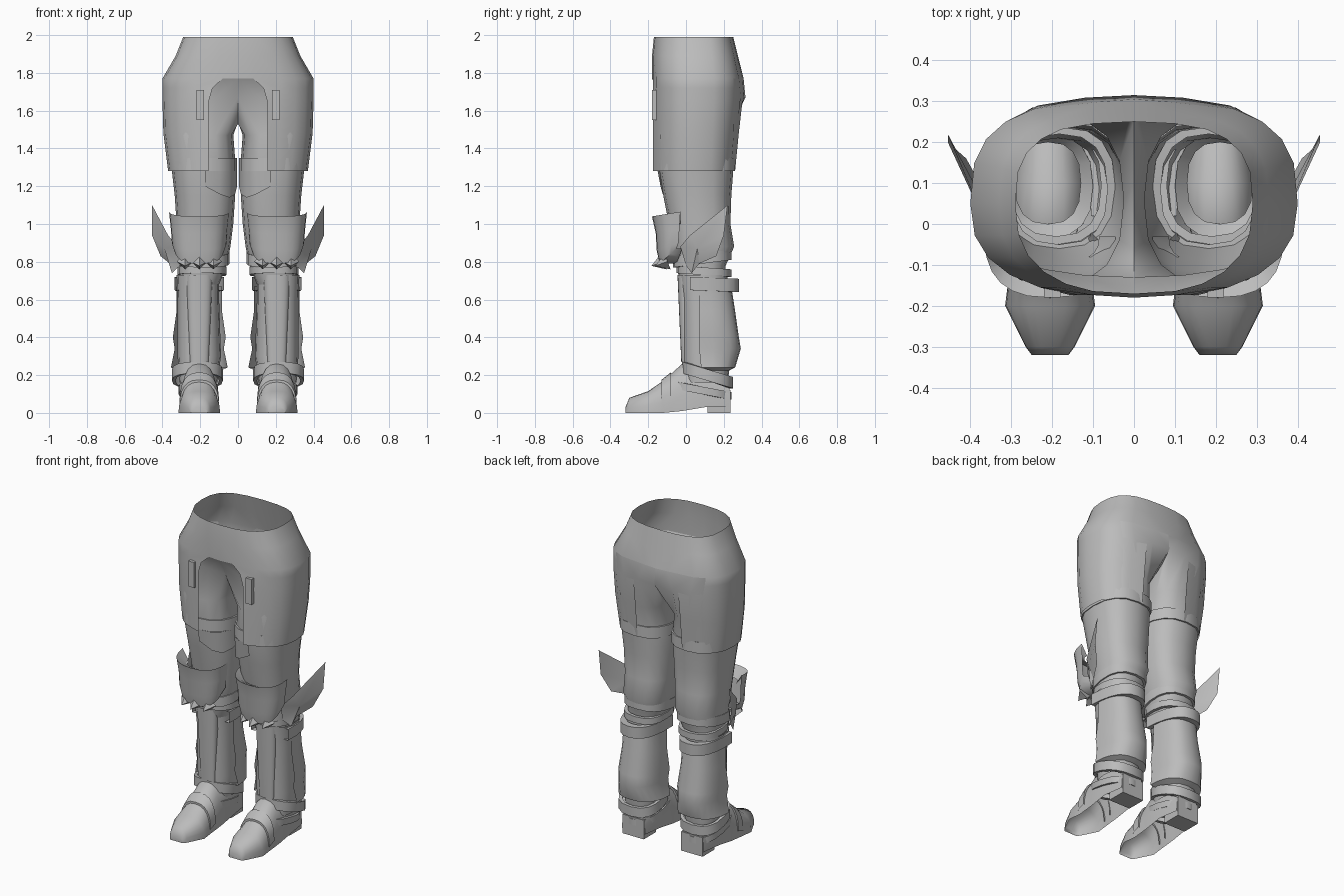
import bpy, bmesh, math
from mathutils import Matrix

cube = bpy.data.objects.get("Cube")
if cube:
    bpy.data.objects.remove(cube)

LEG_X = .205
ARC_STEPS = 12
RING_STEPS = ARC_STEPS + 4

grey = bpy.data.materials.new("plain grey")
grey.use_nodes = True
colour = (.5, .5, .5, 1)
grey.diffuse_color = colour
grey.node_tree.nodes["Principled BSDF"].inputs["Base Color"].default_value = colour


def finish(name, bm, angle=35):
    """Turn a left-side mesh into a smooth, mirrored object."""
    bmesh.ops.delete(bm, geom=[v for v in bm.verts if not v.link_faces], context='VERTS')
    bmesh.ops.recalc_face_normals(bm, faces=bm.faces)
    mesh = bpy.data.meshes.new(name)
    bm.to_mesh(mesh)
    bm.free()
    mesh.materials.append(grey)
    obj = bpy.data.objects.new(name, mesh)
    bpy.context.collection.objects.link(obj)
    bpy.ops.object.select_all(action='DESELECT')
    bpy.context.view_layer.objects.active = obj
    obj.select_set(True)
    bpy.ops.object.shade_smooth_by_angle(angle=math.radians(angle))
    obj.modifiers.new("mirror", 'MIRROR')


def loft(name, rows, closed=False, caps=False, skip=None, angle=35):
    """Skin a list of rows that share one point count."""
    bm = bmesh.new()
    grid = [[bm.verts.new(p) for p in row] for row in rows]
    count = len(grid[0])
    for i, (low, high) in enumerate(zip(grid, grid[1:])):
        for j in range(count if closed else count - 1):
            k = (j + 1) % count
            if not (skip and skip(i, j)):
                bm.faces.new((low[j], low[k], high[k], high[j]))
    if caps:
        bm.faces.new(grid[0])
        bm.faces.new(grid[-1])
    finish(name, bm, angle)


def soft(value, power=.8):
    return math.copysign(abs(value) ** power, value)


def ring(left, right, front, back, z, tilt=0):
    """Squarish oval filling a box; tilt raises its front."""
    points = []
    for i in range(RING_STEPS):
        a = math.tau * (i - ARC_STEPS / 2) / RING_STEPS
        c, s = soft(math.cos(a)), soft(math.sin(a))
        points.append(((left + right + c * (right - left)) / 2,
                       (front + back + s * (back - front)) / 2, z - s * tilt))
    return points


def arc(half_width, y, depth, z, rise=0):
    """Half oval around the leg, bulging along y; rise lifts its ends."""
    points = []
    for i in range(ARC_STEPS + 1):
        a = math.pi * i / ARC_STEPS
        c, s = soft(math.cos(a)), soft(math.sin(a))
        points.append((LEG_X + half_width * c, y + depth * s, z + rise * (1 - s)))
    return points


def band(name, left, right, front, back, low, high, tilt=0, lip=.02):
    """Strap with edges turned in."""
    outer = (left, right, front, back)
    inner = (left + lip, right - lip, front + lip, back - lip)
    loft(name, [ring(*box, z, tilt) for box, z in
                ((inner, high), (outer, high), (outer, low), (inner, low))], closed=True)


def box(name, centre, size):
    bm = bmesh.new()
    bmesh.ops.create_cube(bm, size=1, matrix=Matrix.Translation(centre) @ Matrix.Diagonal((*size, 1)))
    finish(name, bm)


# Outer trouser shell: open waist, arched cutaway at front and back
def shell_row(z, width, front, back, gap=.1):
    """Half outline of the hips; gap places the points beside the centre."""
    middle = .05
    points = []
    for i in range(ARC_STEPS + 1):
        a = math.pi * (i / ARC_STEPS - .5)
        power = .7 if a > 0 else .8
        c, s = soft(math.cos(a), power), soft(math.sin(a), power)
        y = middle + s * (back - middle if s > 0 else middle - front)
        x = width * c
        if i in (0, ARC_STEPS):
            x = 0
        elif i in (1, ARC_STEPS - 1):
            x = gap
        points.append((x, y, z))
    return points


arch_row = shell_row(1.77, .4, -.18, .305, gap=.08)
loft("trouser_shell", [
    shell_row(1.99, .29, -.17, .25),
    shell_row(1.89, .33, -.18, .275),
    arch_row,
    shell_row(1.72, .4, -.18, .305, gap=.135),
    shell_row(1.65, .4, -.18, .305, gap=.155),
    shell_row(1.48, .395, -.18, .285, gap=.155),
    shell_row(1.28, .37, -.18, .265, gap=.155),
], skip=lambda i, j: i > 1 and j in (0, ARC_STEPS - 1))

# Inner trouser leg with a rounded seat, meeting its twin along the crotch
crotch = [(0, .25, 1.6), (0, .1, 1.54), (0, -.06, 1.53)]
seat_row = shell_row(1.67, .38, -.13, .315, gap=.12)
loft("trouser_leg", [
    arch_row + crotch,
    seat_row + crotch,
    ring(.025, .37, -.15, .265, 1.47),
    ring(.01, .35, -.14, .25, 1.28),
    ring(.015, .335, -.12, .24, 1.15),
    ring(.025, .325, -.09, .235, 1),
    ring(.04, .32, -.07, .255, .88),
    ring(.06, .31, -.05, .21, .78),
    ring(.1, .31, -.03, .21, .68),
], closed=True, angle=45)
band("thigh_strap", .005, .355, -.15, .26, 1.28, 1.35, lip=.01)

# Rounded patch on the inner front thigh
patch_rows = []
for z, front, sag in ((1.28, -.15, 0), (1.2, -.135, .06)):
    loop = ring(.005, .345, front, .25, z) * 2
    quarter = loop[ARC_STEPS + 2:ARC_STEPS + 7]
    patch_rows.append([(x, y, z - sag * math.sin(math.pi * i / 4))
                       for i, (x, y, z) in enumerate(quarter)])
loft("thigh_patch", patch_rows)

# Belt tab on the shell
box("front_tab", (.2, -.165, 1.63), (.04, .03, .16))

# Knee guard: curved plate with a flared top and a lower edge rising to the sides
loft("knee_guard", [
    arc(.12, -.03, -.07, 1),
    arc(.16, -.03, -.15, 1.04, rise=.025),
    arc(.15, -.035, -.125, .95, rise=.02),
    arc(.145, -.04, -.115, .86, rise=.04),
    arc(.13, -.05, -.09, .79, rise=.08),
    arc(.1, -.02, -.03, .79, rise=.08),
])

# Row of pointed studs under the knee guard
for offset, name in ((-1, "inner_stud"), (0, "middle_stud"), (1, "outer_stud")):
    bm = bmesh.new()
    place = Matrix.Translation((LEG_X + .075 * offset, -.15 + .02 * abs(offset), .79))
    bmesh.ops.create_cone(bm, cap_ends=True, segments=4, radius1=.045, radius2=0, depth=.07,
                          matrix=place @ Matrix.Rotation(math.radians(110), 4, 'X'))
    finish(name, bm, 20)

# Straps around and below the knee
band("knee_strap", .045, .32, -.07, .24, .79, .85, tilt=-.02)
band("lower_knee_strap", .06, .32, -.05, .24, .73, .77, tilt=.01)

# Side wing: swept fin raised along its centre
bm = bmesh.new()
rim = [bm.verts.new(p) for p in (
    (.455, .22, 1.1), (.37, .02, .94), (.32, -.03, .88), (.31, 0, .78),
    (.35, .03, .74), (.36, .07, .79), (.41, .16, .83), (.455, .2, .94))]
for x in (.37, .39):
    hub = bm.verts.new((x, .06, .87))
    for start, end in zip(rim, rim[1:] + rim[:1]):
        bm.faces.new((start, end, hub))
finish("side_wing", bm, 25)

# Boot: shin tube, front plate, rear calf plate and cuff
loft("boot_shaft", [
    ring(.13, .29, 0, .2, .7),
    ring(.1, .325, -.035, .22, .73),
    ring(.1, .32, -.02, .22, .6),
    ring(.09, .32, -.015, .24, .3),
    ring(.11, .31, -.01, .22, .16),
], closed=True)
loft("shin_plate", [
    arc(.07, 0, -.045, .73),
    arc(.06, 0, -.035, .5),
    arc(.05, 0, -.025, .27),
])
loft("calf_plate", [
    arc(.12, .07, .17, .67),
    arc(.12, .07, .19, .54),
    arc(.14, .07, .21, .4),
    arc(.13, .07, .22, .34),
    arc(.15, .08, .18, .24),
    arc(.1, .1, .12, .22),
])
loft("boot_cuff", [arc(width, .02, depth, z, rise=.01) for width, depth, z in
                   ((.1, .22, .71), (.13, .26, .71), (.13, .26, .64), (.1, .22, .64))])

# Ankle straps
band("ankle_strap", .08, .35, -.02, .25, .17, .23, tilt=.04)
band("heel_strap", .105, .315, -.08, .24, .1, .14, tilt=.03)


# Shoe: domed sections from toe to heel
def shoe_row(y, half_width, low, high):
    return [(x, y, low + lift) for x, lift, _ in arc(half_width, 0, high - low, 0)]


loft("shoe", [
    shoe_row(-.32, .045, 0, .03),
    shoe_row(-.3, .06, 0, .08),
    shoe_row(-.2, .11, 0, .115),
    shoe_row(-.12, .1, 0, .17),
    shoe_row(-.02, .1, .01, .26),
    shoe_row(.1, .1, .03, .25),
    shoe_row(.23, .08, .03, .18),
], caps=True, angle=50)
loft("instep_strap", [
    shoe_row(-.13, .09, .03, .15),
    shoe_row(-.13, .105, .03, .175),
    shoe_row(-.08, .105, .05, .215),
    shoe_row(-.08, .09, .05, .2),
])
box("shoe_heel", (LEG_X, .175, .06), (.15, .12, .12))
